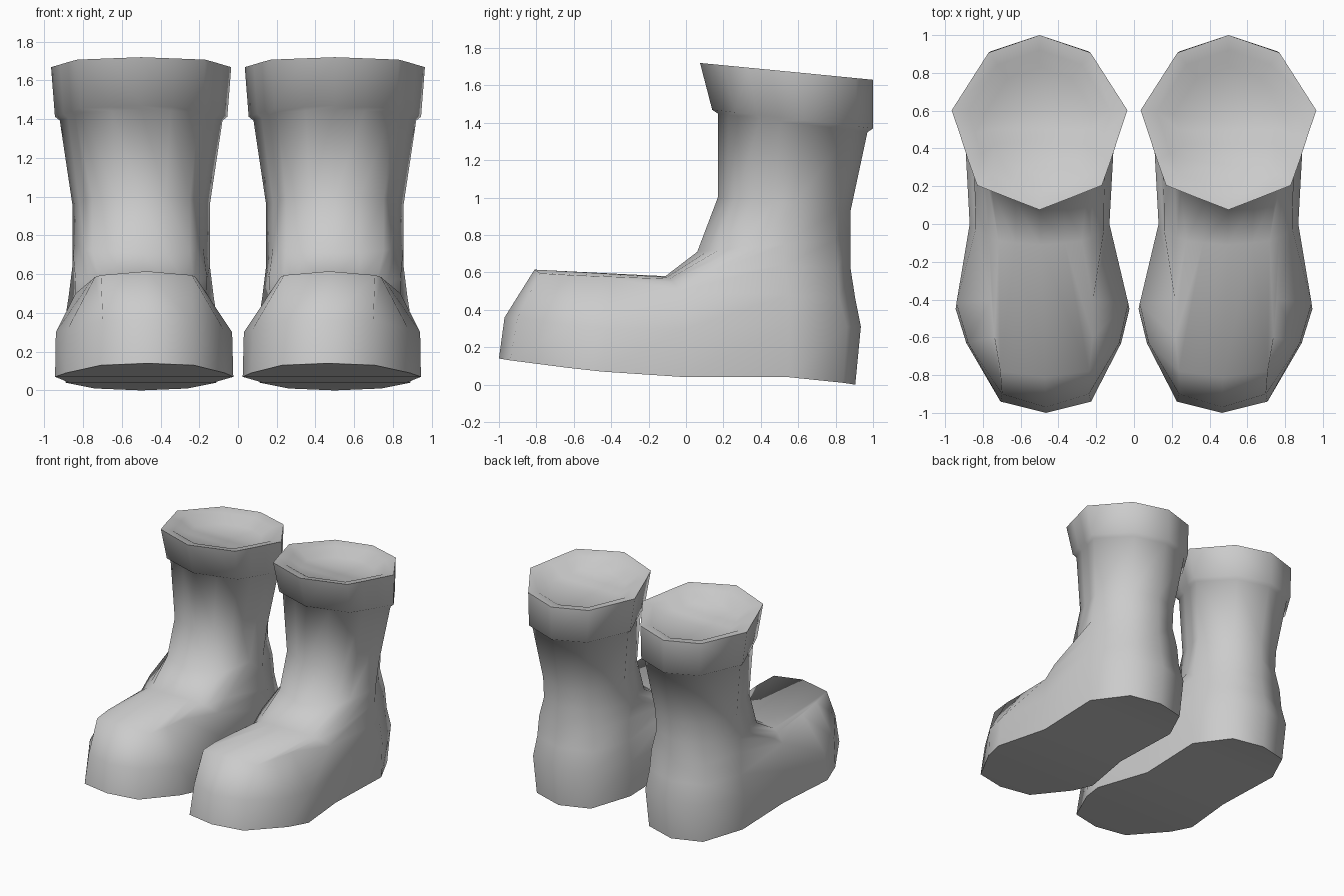
import bpy, bmesh, math

cube = bpy.data.objects.get("Cube")
if cube:
    bpy.data.objects.remove(cube, do_unlink=True)


def make_material(name, color):
    material = bpy.data.materials.new(name)
    material.use_nodes = True
    material.diffuse_color = color
    material.node_tree.nodes["Principled BSDF"].inputs["Base Color"].default_value = color
    return material


grey = make_material("plain grey", (0.6, 0.6, 0.6, 1))

# Half outlines of the foot, from the toe round to the heel: half width, y, z
SOLE = [(0, -1, .14), (.24, -.94, .13), (.41, -.63, .09), (.46, -.45, .07),
        (.37, 0, .04), (.39, .55, .04), (.24, .84, .01), (0, .905, 0)]
BULGE = [(0, -.97, .36), (.23, -.9, .36), (.4, -.63, .32), (.455, -.42, .3),
         (.37, 0, .3), (.4, .55, .32), (.26, .86, .31), (0, .935, .31)]
TOE_TOP = [(0, -.81, .615), (.235, -.78, .595), (.26, -.6, .585), (.27, -.4, .57),
           (.34, -.03, .5), (.375, .55, .48), (.25, .82, .46), (0, .905, .46)]
INSTEP = [(0, -.11, .58), (.13, -.1, .575), (.22, -.09, .565), (.27, -.07, .55),
          (.34, .08, .58), (.355, .52, .64), (.24, .81, .62), (0, .88, .62)]

# Octagon half outline with matching columns: width share, depth share
OCTAGON = [(0, 0), (.36, .07), (.71, .14), (.81, .28), (.9, .42), (1, .57), (.58, .9), (0, 1)]


def leg_ring(half_width, front, back):
    """Tilted octagon running from the front (y, z) to the back (y, z)."""
    return [(half_width * w,
             front[0] + (back[0] - front[0]) * d,
             front[1] + (back[1] - front[1]) * d) for w, d in OCTAGON]


SECTIONS = [
    SOLE, BULGE, TOE_TOP, INSTEP,
    leg_ring(.355, (.06, .71), (.88, .78)),     # ankle
    leg_ring(.355, (.17, 1), (.88, .93)),       # shin
    leg_ring(.42, (.17, 1.45), (.97, 1.35)),    # top of the leg
    leg_ring(.445, (.14, 1.47), (1, 1.37)),     # cuff underside
    leg_ring(.465, (.075, 1.72), (1, 1.63)),    # cuff rim
    leg_ring(.38, (.16, 1.7), (.92, 1.62)),     # inner rim
    leg_ring(.29, (.26, 1.63), (.83, 1.57)),    # shallow opening
]


def close_end(bm, ring):
    """Fill a mirrored ring with strips that run across it."""
    n = len(ring)
    half = n // 2
    for i in range(half):
        corners = [ring[i], ring[i + 1], ring[(n - i - 1) % n], ring[(n - i) % n]]
        bm.faces.new(list(dict.fromkeys(corners)))


def build_boot(name, side):
    bm = bmesh.new()
    rings = []
    for section in SECTIONS:
        # Mirror the half outline; the toe leans slightly inwards
        outline = section + [(-w, y, z) for w, y, z in section[-2:0:-1]]
        rings.append([bm.verts.new((side * (.5 + .035 * min(y, 0) + w), y, z))
                      for w, y, z in outline])
    for lower, upper in zip(rings, rings[1:]):
        for i in range(len(lower)):
            j = (i + 1) % len(lower)
            bm.faces.new((lower[i], lower[j], upper[j], upper[i]))
    close_end(bm, rings[0])
    close_end(bm, rings[-1])
    bmesh.ops.recalc_face_normals(bm, faces=bm.faces)

    mesh = bpy.data.meshes.new(name)
    bm.to_mesh(mesh)
    bm.free()
    mesh.materials.append(grey)
    boot = bpy.data.objects.new(name, mesh)
    bpy.context.collection.objects.link(boot)
    bpy.ops.object.select_all(action='DESELECT')
    boot.select_set(True)
    bpy.context.view_layer.objects.active = boot
    bpy.ops.object.shade_smooth_by_angle(angle=math.radians(65))


build_boot("left_boot", 1)
build_boot("right_boot", -1)
